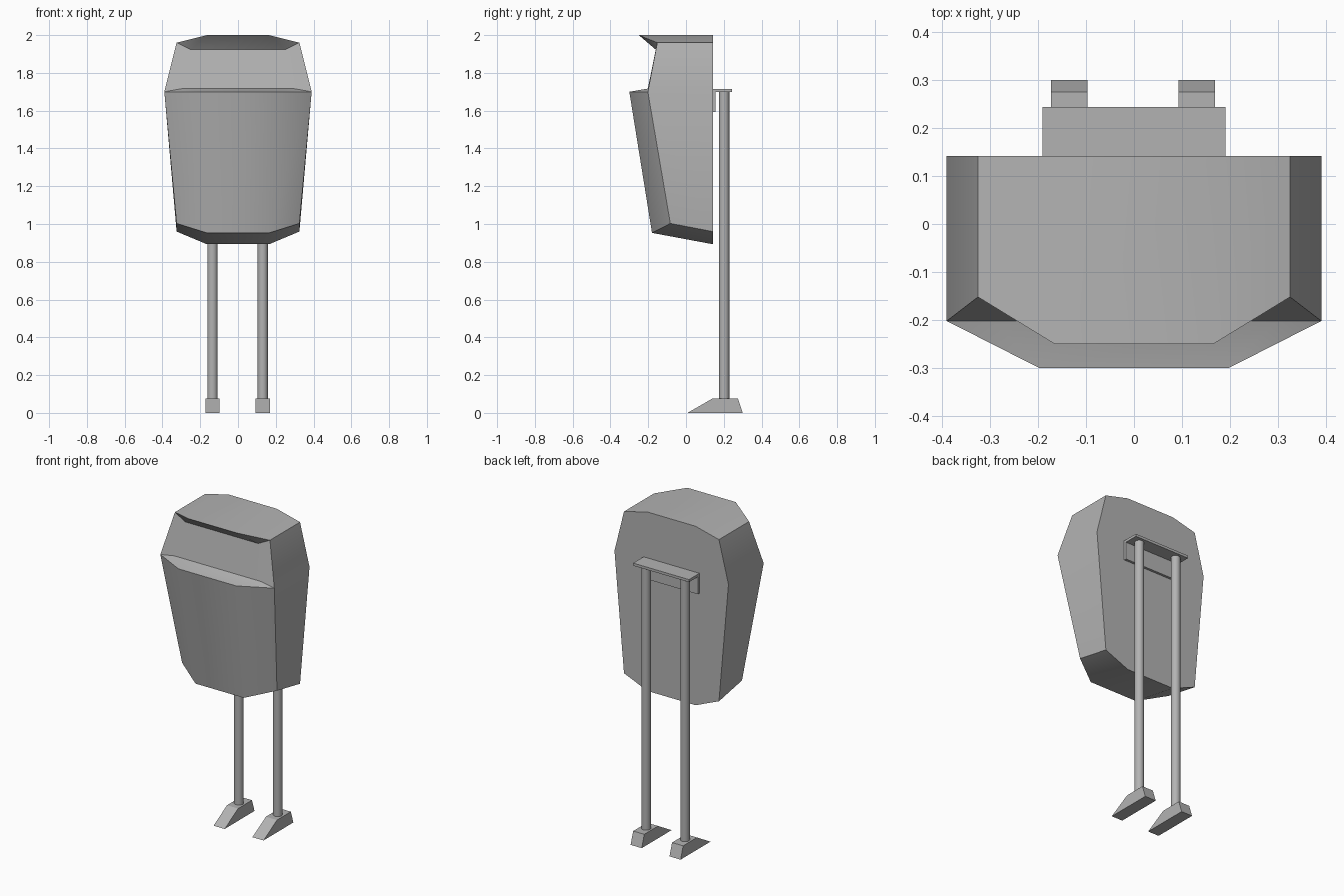
import bpy, bmesh

if "Cube" in bpy.data.objects:
    bpy.data.objects.remove(bpy.data.objects["Cube"])

# Mid-grey painted metal
grey = bpy.data.materials.new("grey_metal")
grey.diffuse_color = (.45, .45, .45, 1)
grey.use_nodes = True
grey.node_tree.nodes["Principled BSDF"].inputs["Base Color"].default_value = grey.diffuse_color


def finish(name, bm, smooth=False):
    bmesh.ops.remove_doubles(bm, verts=bm.verts, dist=1e-5)
    bmesh.ops.recalc_face_normals(bm, faces=bm.faces)
    mesh = bpy.data.meshes.new(name)
    bm.to_mesh(mesh)
    bm.free()
    mesh.materials.append(grey)
    ob = bpy.data.objects.new(name, mesh)
    bpy.context.collection.objects.link(ob)
    if smooth:
        bpy.ops.object.select_all(action='DESELECT')
        ob.select_set(True)
        bpy.context.view_layer.objects.active = ob
        bpy.ops.object.shade_smooth_by_angle()
    return ob


def extruded(name, profile, x0, x1):
    """Closed (y, z) profile extruded along x."""
    bm = bmesh.new()
    a = [bm.verts.new((x0, y, z)) for y, z in profile]
    b = [bm.verts.new((x1, y, z)) for y, z in profile]
    bm.faces.new(a)
    bm.faces.new(b[::-1])
    for i in range(len(a)):
        j = (i + 1) % len(a)
        bm.faces.new((a[i], a[j], b[j], b[i]))
    return finish(name, bm)


# Bin body: rows of (inner point, outer point), mirrored in x,
# running from bottom back, round the front and rim, to top back
rows = [
    ((.165, .142, .893), (.325, .142, .96)),
    ((.165, -.18, .953), (.325, -.083, 1.003)),
    ((.197, -.3, 1.70), (.39, -.202, 1.70)),      # front rim
    ((.295, -.202, 1.717), (.39, -.202, 1.70)),   # lip meets slot panel
    ((.25, -.16, 1.923), (.325, -.152, 1.96)),    # slot panel top
    ((.165, -.25, 2.0), (.325, -.152, 1.96)),     # visor edge
    ((.165, .142, 2.0), (.325, .142, 1.96)),
]
bm = bmesh.new()
grid = []
for (xi, yi, zi), (xo, yo, zo) in rows:
    grid.append([bm.verts.new(p) for p in (
        (-xo, yo, zo), (-xi, yi, zi), (xi, yi, zi), (xo, yo, zo))])
for r, s in zip(grid, grid[1:]):
    for i in range(3):
        bm.faces.new((r[i], r[i + 1], s[i + 1], s[i]))
# Sides and back of the body
mid = [bm.verts.new((s * .39, .142, 1.70)) for s in (-1, 1)]
for m, k in zip(mid, (0, 3)):
    bm.faces.new((grid[0][k], grid[1][k], grid[2][k], m))
    bm.faces.new((m, grid[3][k], grid[4][k], grid[6][k]))
bm.faces.new(grid[0] + [mid[1]] + grid[6][::-1] + [mid[0]])
finish("bin_body", bm, smooth=True)

# Angle bracket behind the body
extruded("mounting_bracket", [(.142, 1.592), (.157, 1.592), (.157, 1.70),
                              (.244, 1.70), (.244, 1.716), (.142, 1.716)], -.191, .191)

# Posts and wedge feet
for side, x in (("left", -.135), ("right", .131)):
    bpy.ops.mesh.primitive_cylinder_add(vertices=16, radius=.027, depth=1.64,
                                        location=(x, .202, .88))
    post = bpy.context.object
    post.name = side + "_post"
    post.data.materials.append(grey)
    bpy.ops.object.shade_smooth_by_angle()
    extruded(side + "_foot", [(.008, 0), (.14, .076), (.275, .076), (.30, 0)],
             x - .038, x + .038)
